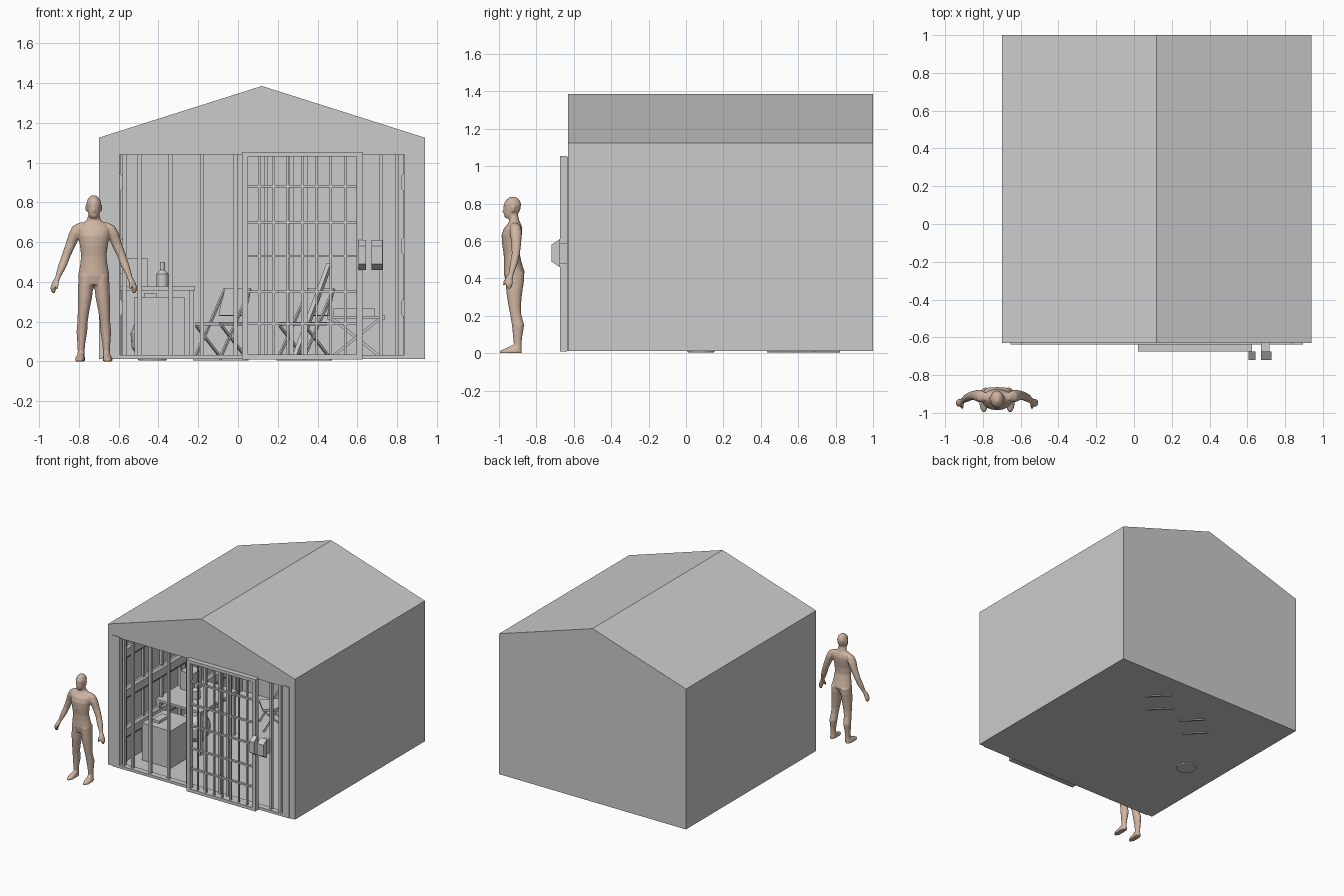
import bpy, bmesh, math
from mathutils import Vector, Matrix


def finish(name, bm):
    bmesh.ops.recalc_face_normals(bm, faces=bm.faces)
    me = bpy.data.meshes.new(name)
    bm.to_mesh(me)
    bm.free()
    ob = bpy.data.objects.new(name, me)
    bpy.context.collection.objects.link(ob)
    return ob


def box(name, x0, x1, y0, y1, z0, z1):
    bm = bmesh.new()
    m = Matrix.Translation(((x0 + x1) / 2, (y0 + y1) / 2, (z0 + z1) / 2))
    bmesh.ops.create_cube(bm, size=1, matrix=m @ Matrix.Diagonal((x1 - x0, y1 - y0, z1 - z0, 1)))
    return finish(name, bm)


def strut(name, a, b, w, d=None):
    a, b = Vector(a), Vector(b)
    rot = (b - a).to_track_quat('Z', 'Y').to_matrix().to_4x4()
    bm = bmesh.new()
    bmesh.ops.create_cube(bm, size=1, matrix=Matrix.Translation((a + b) / 2) @ rot
                          @ Matrix.Diagonal((w, d or w, (b - a).length, 1)))
    return finish(name, bm)


def prism_y(name, prof, y0, y1):
    # extrude an xz outline along y
    bm = bmesh.new()
    f = bm.faces.new([bm.verts.new((x, y0, z)) for x, z in prof])
    ext = bmesh.ops.extrude_face_region(bm, geom=[f])
    bmesh.ops.translate(bm, vec=(0, y1 - y0, 0),
                        verts=[v for v in ext['geom'] if isinstance(v, bmesh.types.BMVert)])
    return finish(name, bm)


def loft(bm, rings, n=20):
    # stack of horizontal ellipses (x, y, z, rx, ry), capped at both ends
    loops = []
    for x, y, z, rx, ry in rings:
        loops.append([bm.verts.new((x + rx * math.cos(2 * math.pi * i / n),
                                    y + ry * math.sin(2 * math.pi * i / n), z)) for i in range(n)])
    for p, q in zip(loops, loops[1:]):
        for i in range(n):
            bm.faces.new((p[i], p[(i + 1) % n], q[(i + 1) % n], q[i]))
    bm.faces.new(loops[0])
    bm.faces.new(loops[-1])


# --- house shell with open front ---
CX = 0.12
shell = prism_y("house_shell", [(-0.70, 0.012), (0.94, 0.012), (0.94, 1.125), (CX, 1.385), (-0.70, 1.125)], -0.63, 1.0)
cutter = box("room_cutter", -0.61, 0.85, -0.8, 0.93, 0.025, 1.04)
cutter.hide_render = True
cutter.hide_viewport = True
mod = shell.modifiers.new("room", 'BOOLEAN')
mod.operation = 'DIFFERENCE'
mod.object = cutter

# --- trim round the opening, rounded wall logs and studs ---
for s, side in ((-1, "left"), (1, "right")):
    wall = CX + s * 0.73
    a, b = sorted((CX + s * 0.82, CX + s * 0.715))
    box(side + "_door_post", a + 0.045 * (s < 0), b - 0.045 * (s > 0), -0.637, -0.60, 0.012, 1.05)
    for z in (0.22, 0.53, 0.85):
        prof = [(wall + s * 0.01, z), (wall - s * 0.015, z), (wall - s * 0.03, z + 0.02),
                (wall - s * 0.03, z + 0.08), (wall - s * 0.015, z + 0.1), (wall + s * 0.01, z + 0.1)]
        prism_y(side + "_wall_log", prof, -0.58, 0.93)
    for i in range(7):
        y = -0.56 + i * 0.23
        a, b = sorted((wall, wall - s * 0.02))
        box(side + "_wall_stud", a, b, y - 0.01, y + 0.01, 0.02, 1.04)
box("sill", -0.63, 0.89, -0.637, -0.59, 0.012, 0.033)

# --- fixed front bars ---
for x in (-0.57, -0.495, -0.34, -0.18, -0.012, 0.14, 0.27, 0.34, 0.72, 0.80):
    box("front_bar", x - 0.01, x + 0.01, -0.62, -0.60, 0.02, 1.05)

# --- barred sliding door ---
for x in (0.035, 0.61):
    box("door_side", x - 0.015, x + 0.015, -0.675, -0.635, 0.015, 1.05)
for z in (0.022, 1.042):
    box("door_rail", 0.02, 0.625, -0.675, -0.635, z - 0.012, z + 0.012)
for i in range(7):
    x = 0.035 + (i + 1) * 0.072
    box("door_bar", x - 0.006, x + 0.006, -0.661, -0.649, 0.02, 1.04)
for z in (0.19, 0.35, 0.53, 0.70, 0.88):
    box("door_crossbar", 0.03, 0.61, -0.664, -0.646, z - 0.006, z + 0.006)

# --- lock boxes with sloped ends ---
for x0, x1, back in ((0.605, 0.643, -0.675), (0.672, 0.727, -0.62)):
    box("lock_plate", x0, x1 - 0.01, -0.68, back, 0.48, 0.59)
    lock = box("lock_box", x0, x1, -0.72, -0.675, 0.46, 0.61)
    for v in lock.data.vertices:
        if v.co.y < -0.7:
            v.co.z += 0.03 if v.co.z < 0.5 else -0.03

# --- desk, cabinet, barrel and items ---
box("desk_top", -0.61, -0.215, -0.16, 0.30, 0.357, 0.376)
for x in (-0.595, -0.235):
    for y in (-0.14, 0.28):
        box("desk_leg", x - 0.012, x + 0.012, y - 0.012, y + 0.012, 0.02, 0.36)
box("cabinet", -0.52, -0.27, -0.46, -0.19, 0.03, 0.325)
box("cabinet_lid", -0.47, -0.41, -0.40, -0.28, 0.325, 0.345)
bm = bmesh.new()
loft(bm, [(-0.43, 0.08, z, r, r) for z, r in
          ((0.004, 0.07), (0.03, 0.08), (0.07, 0.105), (0.14, 0.11), (0.19, 0.09), (0.22, 0.05), (0.25, 0.045))])
finish("barrel", bm)
box("desk_crate", -0.56, -0.455, 0.08, 0.2, 0.376, 0.52)
bm = bmesh.new()
loft(bm, [(-0.38, 0.02, z, r, r) for z, r in ((0.376, 0.03), (0.44, 0.03), (0.46, 0.012), (0.5, 0.012))], 12)
finish("bottle", bm)
box("wall_board", -0.6, -0.565, 0.2, 0.6, 0.44, 0.91)


# --- folding chairs ---
def chair(cx, cy, ang):
    m = Matrix.Translation((cx, cy, 0)) @ Matrix.Rotation(ang, 4, 'Z')
    parts = [box("chair_seat", -0.085, 0.085, -0.09, 0.08, 0.18, 0.197),
             strut("chair_back", (0, 0.085, 0.23), (0, 0.125, 0.365), 0.18, 0.014)]
    for x in (-0.09, 0.09):
        parts.append(strut("chair_long_leg", (x, -0.09, 0.015), (x, 0.125, 0.365), 0.012))
        parts.append(strut("chair_short_leg", (x, 0.1, 0.015), (x, -0.08, 0.18), 0.012))
    for y in (-0.09, 0.1):
        parts.append(box("chair_foot_bar", -0.095, 0.095, y - 0.008, y + 0.008, 0.005, 0.025))
    for p in parts:
        p.matrix_world = m


chair(-0.09, 0.57, math.radians(-45))
chair(0.33, 0.68, math.radians(-45))
strut("leaning_plank", (0.29, 0.35, 0.03), (0.46, 0.6, 0.49), 0.025, 0.02)

# --- cot with crossed legs ---
box("cot_bed", 0.46, 0.73, -0.05, 0.78, 0.213, 0.228)
box("cot_pillow", 0.48, 0.69, 0.55, 0.76, 0.228, 0.265)
for x in (0.46, 0.73):
    box("cot_rail", x - 0.01, x + 0.01, -0.07, 0.8, 0.21, 0.23)
for y in (-0.02, 0.365, 0.75):
    strut("cot_leg", (0.47, y, 0.02), (0.72, y, 0.22), 0.014)
    strut("cot_leg", (0.72, y + 0.015, 0.02), (0.47, y + 0.015, 0.22), 0.014)

# --- standing man: lofted limbs fused by a remesh ---
MX = -0.725
bm = bmesh.new()
loft(bm, [(MX, -0.925, 0.385, 0.045, 0.04), (MX, -0.918, 0.43, 0.079, 0.056), (MX, -0.925, 0.48, 0.07, 0.048),
          (MX, -0.932, 0.53, 0.064, 0.043), (MX, -0.935, 0.58, 0.07, 0.048), (MX, -0.932, 0.63, 0.08, 0.054),
          (MX, -0.925, 0.665, 0.084, 0.05), (MX, -0.918, 0.69, 0.07, 0.036), (MX, -0.918, 0.708, 0.036, 0.027),
          (MX, -0.925, 0.74, 0.027, 0.027)])
loft(bm, [(MX, -0.945, 0.722, 0.017, 0.022), (MX, -0.937, 0.738, 0.027, 0.036), (MX, -0.93, 0.765, 0.034, 0.043),
          (MX, -0.928, 0.795, 0.037, 0.047), (MX, -0.926, 0.82, 0.029, 0.036), (MX, -0.925, 0.835, 0.012, 0.016)])
bmesh.ops.create_cone(bm, cap_ends=True, segments=8, radius1=0.009, radius2=0.003, depth=0.032,
                      matrix=Matrix.Translation((MX, -0.973, 0.767)))
for s in (-1, 1):
    # leg
    loft(bm, [(MX + s * x, y, z, rx, ry) for x, y, z, rx, ry in (
        (0.064, -0.9, 0.005, 0.02, 0.022), (0.064, -0.9, 0.05, 0.017, 0.021), (0.063, -0.9, 0.09, 0.02, 0.025),
        (0.06, -0.898, 0.15, 0.027, 0.033), (0.056, -0.91, 0.205, 0.026, 0.03), (0.052, -0.916, 0.25, 0.029, 0.033),
        (0.045, -0.918, 0.32, 0.036, 0.042), (0.04, -0.916, 0.385, 0.039, 0.05), (0.038, -0.916, 0.43, 0.038, 0.052))])
    # foot
    loft(bm, [(MX + s * 0.07, -0.938, 0.0, 0.024, 0.06), (MX + s * 0.07, -0.937, 0.014, 0.024, 0.058),
              (MX + s * 0.067, -0.92, 0.03, 0.018, 0.036), (MX + s * 0.064, -0.905, 0.045, 0.015, 0.02)])
    # arm and hand
    loft(bm, [(MX + s * x, y, z, rx, ry) for x, y, z, rx, ry in (
        (0.203, -0.945, 0.345, 0.009, 0.009), (0.204, -0.947, 0.37, 0.015, 0.02), (0.192, -0.945, 0.40, 0.016, 0.02),
        (0.18, -0.935, 0.425, 0.014, 0.014), (0.158, -0.92, 0.48, 0.022, 0.021), (0.14, -0.91, 0.53, 0.023, 0.022),
        (0.115, -0.907, 0.59, 0.027, 0.026), (0.094, -0.91, 0.645, 0.031, 0.033), (0.08, -0.913, 0.68, 0.026, 0.028),
        (0.06, -0.915, 0.698, 0.012, 0.014))])
    # thumb and ear
    loft(bm, [(MX + s * 0.186, -0.975, 0.365, 0.006, 0.006), (MX + s * 0.183, -0.966, 0.39, 0.008, 0.008),
              (MX + s * 0.185, -0.95, 0.41, 0.009, 0.009)], 10)
    loft(bm, [(MX + s * 0.037, -0.925, 0.755, 0.004, 0.006), (MX + s * 0.038, -0.922, 0.785, 0.006, 0.01)], 10)
man = finish("standing_man", bm)
rm = man.modifiers.new("fuse", 'REMESH')
rm.mode = 'VOXEL'
rm.voxel_size = 0.005
rm.use_smooth_shade = True
sm = man.modifiers.new("soften", 'SMOOTH')
sm.factor = 0.5
sm.iterations = 4
skin = bpy.data.materials.new("skin")
skin.diffuse_color = (0.62, 0.46, 0.36, 1)
man.data.materials.append(skin)
